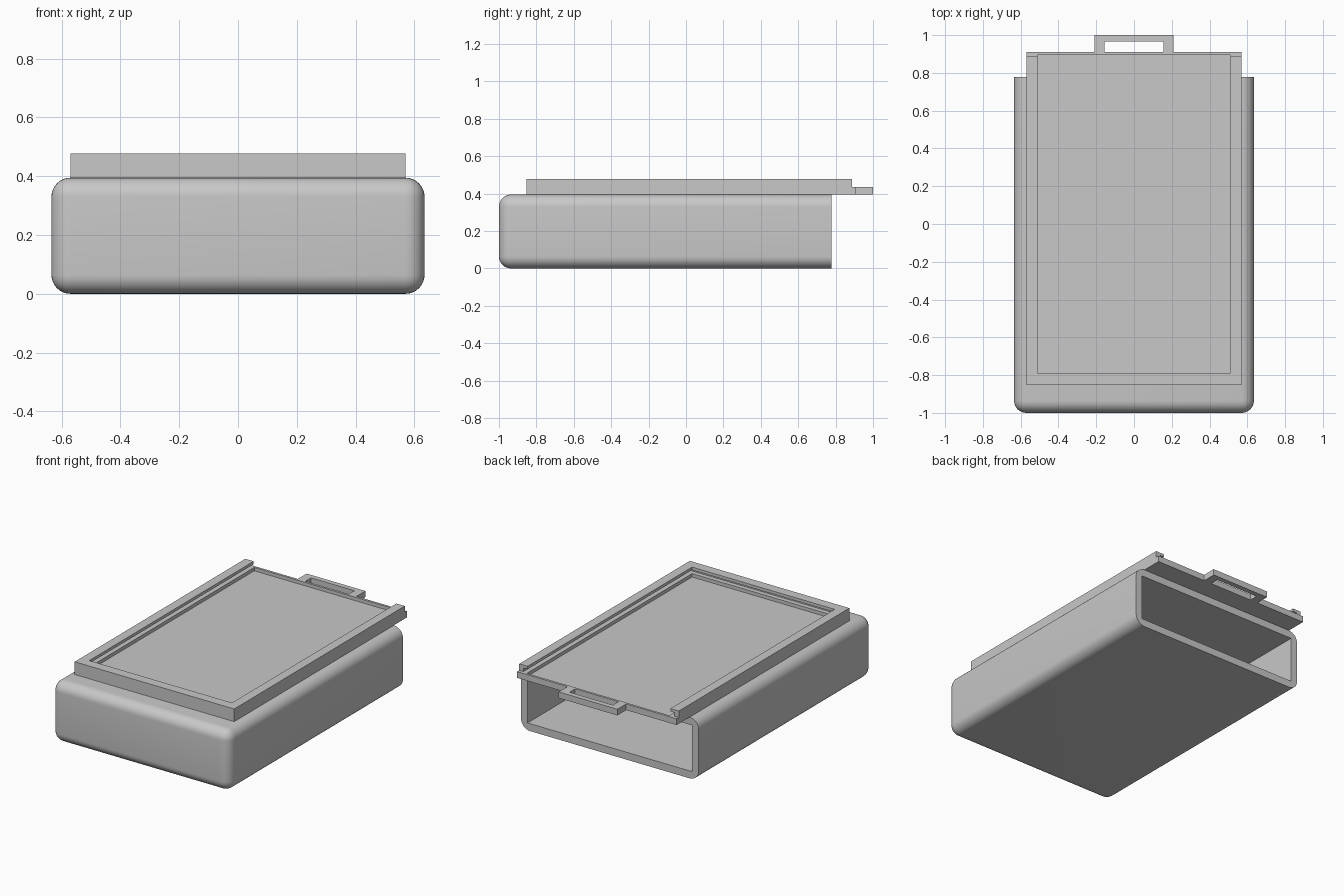
import bpy, bmesh
from mathutils import Vector

if "Cube" in bpy.data.objects:
    bpy.data.objects.remove(bpy.data.objects["Cube"])

grey = bpy.data.materials.new("plain grey")
grey.diffuse_color = (0.58, 0.58, 0.58, 1)
grey.use_nodes = True
grey.node_tree.nodes["Principled BSDF"].inputs["Base Color"].default_value = grey.diffuse_color


def box(name, lo, hi):
    """Axis-aligned block between two corners."""
    lo, hi = Vector(lo), Vector(hi)
    bm = bmesh.new()
    bmesh.ops.create_cube(bm, size=1)
    for v in bm.verts:
        v.co = Vector([(lo[i] + hi[i]) / 2 + v.co[i] * (hi[i] - lo[i]) for i in range(3)])
    me = bpy.data.meshes.new(name)
    bm.to_mesh(me)
    bm.free()
    me.materials.append(grey)
    ob = bpy.data.objects.new(name, me)
    bpy.context.collection.objects.link(ob)
    return ob


def combine(ob, other, operation):
    """Exact boolean with a helper that is then removed."""
    mod = ob.modifiers.new("boolean", 'BOOLEAN')
    mod.operation = operation
    mod.solver = 'EXACT'
    mod.object = other
    bpy.context.view_layer.objects.active = ob
    bpy.ops.object.modifier_apply(modifier=mod.name)
    bpy.data.objects.remove(other)


# Hollow case: rounded everywhere except around the open back end
BACK, TOP = 0.777, 0.395
case = box("case", (-0.635, -1, 0), (0.635, BACK, TOP))
bm = bmesh.new()
bm.from_mesh(case.data)
round_edges = [e for e in bm.edges if not all(v.co.y > BACK - 0.01 for v in e.verts)]
bmesh.ops.bevel(bm, geom=round_edges, offset=0.065, segments=8, profile=0.5, affect='EDGES')
bm.to_mesh(case.data)
bm.free()
combine(case, box("cavity", (-0.588, -0.95, 0.048), (0.588, 1.2, TOP - 0.048)), 'DIFFERENCE')

# Sliding-lid frame: plate with raised rails on three sides
LEDGE, FLOOR, RIM = 0.435, 0.413, 0.477
frame = box("lid_frame", (-0.57, -0.853, TOP), (0.57, 0.91, RIM))
combine(frame, box("rear_step", (-0.7, 0.888, LEDGE), (0.7, 1.2, 0.6)), 'DIFFERENCE')
combine(frame, box("opening", (-0.51, -0.79, LEDGE + 0.005), (0.51, 1.2, 0.6)), 'DIFFERENCE')
combine(frame, box("groove", (-0.54, -0.82, LEDGE), (0.54, 1.2, 0.458)), 'DIFFERENCE')
# Sunken floor, leaving a low lip along the rear edge
combine(frame, box("recess", (-0.51, -0.79, FLOOR), (0.51, 0.895, 0.45)), 'DIFFERENCE')

# Pull handle with a slot, joined to the rear edge of the plate
handle = box("handle", (-0.21, 0.905, TOP), (0.21, 1.0, LEDGE))
combine(handle, box("finger_slot", (-0.155, 0.91, 0.2), (0.155, 0.967, 0.6)), 'DIFFERENCE')
combine(frame, handle, 'UNION')

# Smooth rounded corners, crisp flat edges
bpy.ops.object.select_all(action='DESELECT')
case.select_set(True)
bpy.context.view_layer.objects.active = case
bpy.ops.object.shade_smooth_by_angle(angle=0.6)
